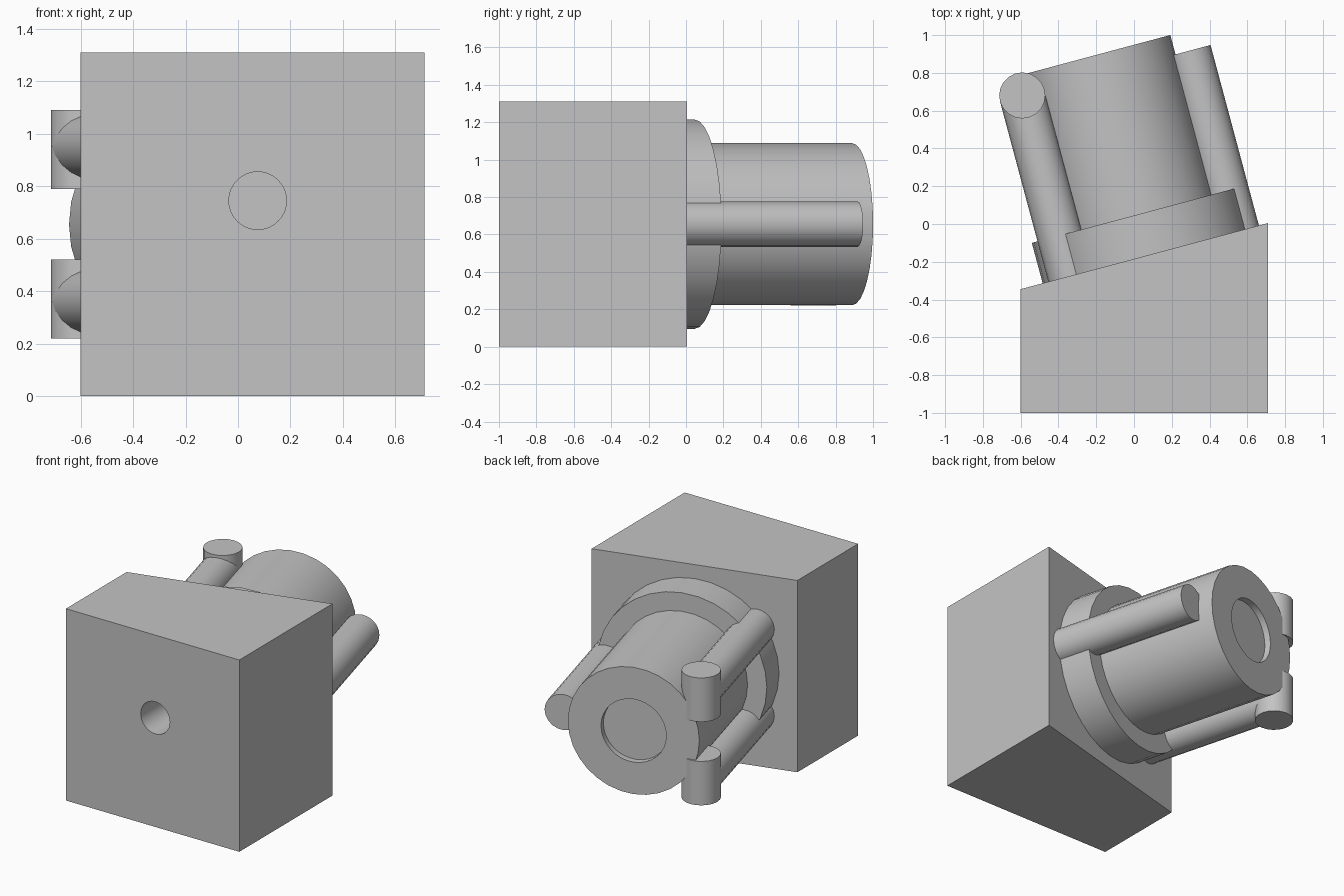
import bpy, bmesh, math
from mathutils import Matrix, Vector

cube = bpy.data.objects.get("Cube")
if cube:
    bpy.data.objects.remove(cube, do_unlink=True)

grey = bpy.data.materials.new("plain grey")
grey.use_nodes = True
colour = (0.55, 0.55, 0.55, 1)
grey.diffuse_color = colour
grey.node_tree.nodes["Principled BSDF"].inputs["Base Color"].default_value = colour

# Tilted frame of the motor: local z runs along its axis, origin on the flange face
MID = 0.655
motor = (Matrix.Translation((0, 0.045, MID))
         @ Matrix.Rotation(math.radians(15), 4, "Z")
         @ Matrix.Rotation(math.radians(-90), 4, "X"))
BASE = -0.223          # block face along the motor axis


def finish(name, bm):
    bmesh.ops.recalc_face_normals(bm, faces=bm.faces)
    mesh = bpy.data.meshes.new(name)
    bm.to_mesh(mesh)
    bm.free()
    mesh.materials.append(grey)
    obj = bpy.data.objects.new(name, mesh)
    bpy.context.collection.objects.link(obj)
    return obj


def cylinder(name, radius, z0, z1, frame, x=0, y=0, sides=32):
    bm = bmesh.new()
    place = frame @ Matrix.Translation((x, y, (z0 + z1) / 2))
    bmesh.ops.create_cone(bm, cap_ends=True, segments=sides, radius1=radius,
                          radius2=radius, depth=z1 - z0, matrix=place)
    return finish(name, bm)


def activate(obj):
    bpy.ops.object.select_all(action="DESELECT")
    obj.select_set(True)
    bpy.context.view_layer.objects.active = obj


def cut(obj, cutter):
    cutter.hide_render = True
    mod = obj.modifiers.new("cut", "BOOLEAN")
    mod.operation = "DIFFERENCE"
    mod.solver = "EXACT"
    mod.object = cutter
    activate(obj)
    bpy.ops.object.modifier_apply(modifier=mod.name)
    bpy.data.objects.remove(cutter, do_unlink=True)


# Block with a slanted back face and a round blind hole in front
bm = bmesh.new()
outline = [(-0.6, -1), (0.71, -1), (0.71, 0.005), (-0.6, -0.345)]
floor = bm.faces.new([bm.verts.new((x, y, 0)) for x, y in outline])
top = bmesh.ops.extrude_face_region(bm, geom=[floor])["geom"]
bmesh.ops.translate(bm, vec=Vector((0, 0, 2 * MID)),
                    verts=[v for v in top if isinstance(v, bmesh.types.BMVert)])
block = finish("block", bm)
front = Matrix.Translation((0.075, -1, 0.745)) @ Matrix.Rotation(math.radians(-90), 4, "X")
cut(block, cylinder("hole_cutter", 0.11, -0.1, 0.4, front))

# Flange and main barrel with a shallow round recess in its end
parts = [block, cylinder("flange", 0.56, BASE, 0, motor)]
barrel = cylinder("barrel", 0.433, 0, 0.873, motor)
cut(barrel, cylinder("recess_cutter", 0.215, 0.83, 1, motor))
parts.append(barrel)

# Three rods along the barrel
ROD, REACH, END = 0.122, 0.503, 0.767
for side, degrees in (("left", 0), ("upper_right", 144), ("lower_right", -144)):
    a = math.radians(degrees)
    parts.append(cylinder(side + "_rod", ROD, BASE, END, motor,
                          REACH * math.cos(a), REACH * math.sin(a), 20))

# Upright pins capping the two right-hand rods
pin_spot = motor @ Vector((REACH * math.cos(math.radians(144)), 0, END))
for side, sign in (("upper", 1), ("lower", -1)):
    low, high = sorted((sign * 0.135, sign * 0.435))
    parts.append(cylinder(side + "_pin", ROD, low, high,
                          Matrix.Translation(pin_spot), sides=20))

for part in parts:
    activate(part)
    bpy.ops.object.shade_smooth_by_angle(angle=math.radians(30))
